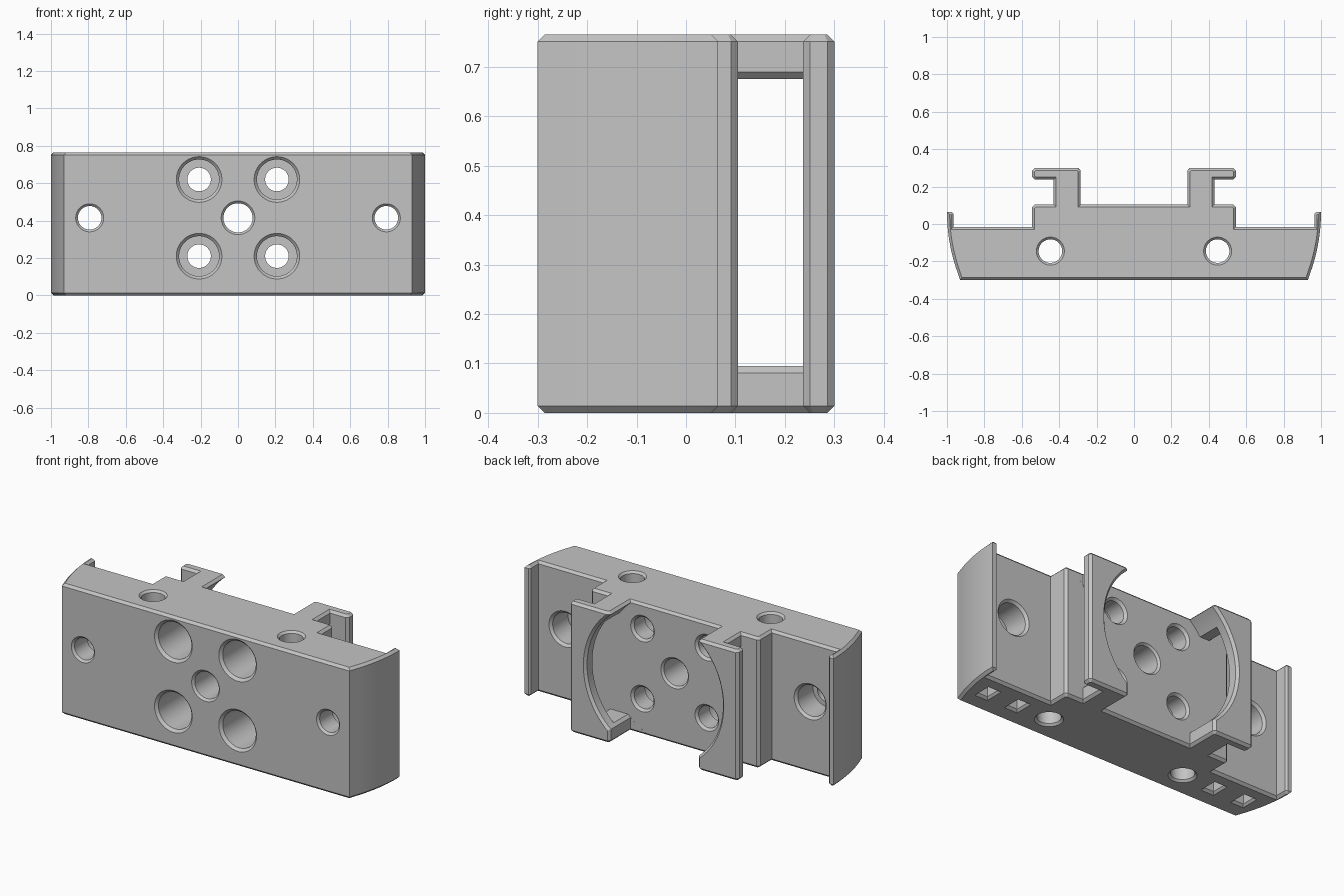
import bpy, bmesh, math
from mathutils import Vector

if "Cube" in bpy.data.objects:
    bpy.data.objects.remove(bpy.data.objects["Cube"], do_unlink=True)

H = 0.765     # height
C = 0.014     # edge chamfer
MID = 0.415   # height of the hole pattern centre

grey = bpy.data.materials.new("plain_grey")
grey.use_nodes = True
colour = (0.55, 0.55, 0.55, 1)
grey.diffuse_color = colour
grey.node_tree.nodes["Principled BSDF"].inputs["Base Color"].default_value = colour


def to_object(bm, name):
    bmesh.ops.recalc_face_normals(bm, faces=bm.faces)
    mesh = bpy.data.meshes.new(name)
    bm.to_mesh(mesh)
    bm.free()
    mesh.materials.append(grey)
    obj = bpy.data.objects.new(name, mesh)
    bpy.context.collection.objects.link(obj)
    return obj


def prism(points, offset):
    """Closed outline of 3D points, extruded by the offset."""
    bm = bmesh.new()
    face = bm.faces.new([bm.verts.new(p) for p in points])
    new = bmesh.ops.extrude_face_region(bm, geom=[face], use_keep_orig=True)["geom"]
    bmesh.ops.translate(bm, verts=[g for g in new if isinstance(g, bmesh.types.BMVert)],
                        vec=offset)
    bmesh.ops.recalc_face_normals(bm, faces=bm.faces)
    return bm


def turned(name, origin, axis, rings, segs=48, scale=(1, 1)):
    """Stack of (radius, depth) rings along an axis, capped at both ends."""
    rot = Vector((0, 0, 1)).rotation_difference(Vector(axis)).to_matrix()
    bm = bmesh.new()
    loops = []
    for r, t in rings:
        loop = []
        for i in range(segs):
            a = 2 * math.pi * (i + 0.5) / segs
            p = Vector((r * scale[0] * math.cos(a), r * scale[1] * math.sin(a), t))
            loop.append(bm.verts.new(rot @ p + Vector(origin)))
        loops.append(loop)
    for a, b in zip(loops, loops[1:]):
        for i in range(segs):
            j = (i + 1) % segs
            bm.faces.new((a[i], a[j], b[j], b[i]))
    bm.faces.new(loops[0])
    bm.faces.new(loops[-1])
    return to_object(bm, name)


def cut(target, cutter):
    cutter.hide_render = True
    mod = target.modifiers.new("cut", "BOOLEAN")
    mod.operation = "DIFFERENCE"
    mod.solver = "EXACT"
    mod.object = cutter
    bpy.ops.object.modifier_apply(modifier=mod.name)
    bpy.data.objects.remove(cutter, do_unlink=True)


# Outline of one half: curved end, lip, pocket, step and T-shaped rail
R = 0.96
half = []
sweep = math.acos((0.93 - 1 + R) / R)
for i in range(13):
    a = -sweep * (1 - i / 12)
    half.append((1 - R + R * math.cos(a), 0.065 + R * math.sin(a)))
half[0] = (0.93, -0.3)
half += [(0.975, 0.065), (0.965, 0.055), (0.965, -0.015), (0.545, -0.015),
         (0.545, 0.091), (0.531, 0.105), (0.43, 0.105), (0.43, 0.237),
         (0.531, 0.237), (0.545, 0.251), (0.545, 0.286), (0.531, 0.3),
         (0.299, 0.3), (0.285, 0.286), (0.285, 0.105)]
outline = half + [(-x, y) for x, y in reversed(half)]

# Body with chamfered top and bottom rims
bm = prism([(x, y, C) for x, y in outline], (0, 0, H - 2 * C))
for face in [f for f in bm.faces if abs(f.normal.z) > 0.9]:
    shift = math.copysign(C, face.normal.z)
    bmesh.ops.inset_region(bm, faces=[face], thickness=C, use_even_offset=True)
    for v in face.verts:
        v.co.z += shift
body = to_object(bm, "mounting_block")
bpy.context.view_layer.objects.active = body
body.select_set(True)

# Round recess between the rails
cut(body, turned("round_recess", (0, 0.3, MID), (0, -1, 0),
                 [(0.464, -0.01), (0.44, C), (0.44, 0.1955)], 96))

# Centre hole
cut(body, turned("centre_hole", (0, -0.3, MID), (0, 1, 0),
                 [(0.1, -0.01), (0.078, 0.012), (0.078, 0.393), (0.1, 0.415)]))

for s in (-1, 1):
    # Window through each rail stem, flared at its outer side
    window = [(0.2, 0.095), (0.416, 0.095), (0.45, 0.061),
              (0.45, 0.709), (0.416, 0.675), (0.2, 0.675)]
    cut(body, to_object(prism([(s * x, 0.1045, z) for x, z in window],
                              (0, 0.133, 0)), "stem_window"))
    # Counterbored holes in the front
    for dz in (-0.205, 0.205):
        cut(body, turned("front_bore", (s * 0.208, -0.3, MID + dz), (0, 1, 0),
                         [(0.132, -0.01), (0.107, 0.015), (0.107, 0.29),
                          (0.063, 0.29), (0.063, 0.391), (0.092, 0.42)]))
    # End holes, counterbored from the back
    cut(body, turned("end_hole", (s * 0.793, -0.3, MID), (0, 1, 0),
                     [(0.085, -0.01), (0.063, 0.012), (0.063, 0.13),
                      (0.09, 0.13), (0.09, 0.271), (0.114, 0.295)]))
    # Vertical holes
    cut(body, turned("vertical_hole", (s * 0.447, -0.145, 0), (0, 0, 1),
                     [(0.085, -0.01), (0.063, 0.012), (0.063, 0.753), (0.085, 0.775)]))
    # Small rectangular pockets underneath
    for x in (0.657, 0.856):
        cut(body, turned("base_pocket", (s * x, -0.145, 0), (0, 0, 1),
                         [(0.09, -0.01), (0.055, 0.012), (0.055, 0.1)],
                         4, (0.8, 1.05)))

bpy.ops.object.shade_smooth_by_angle(angle=math.radians(25))
